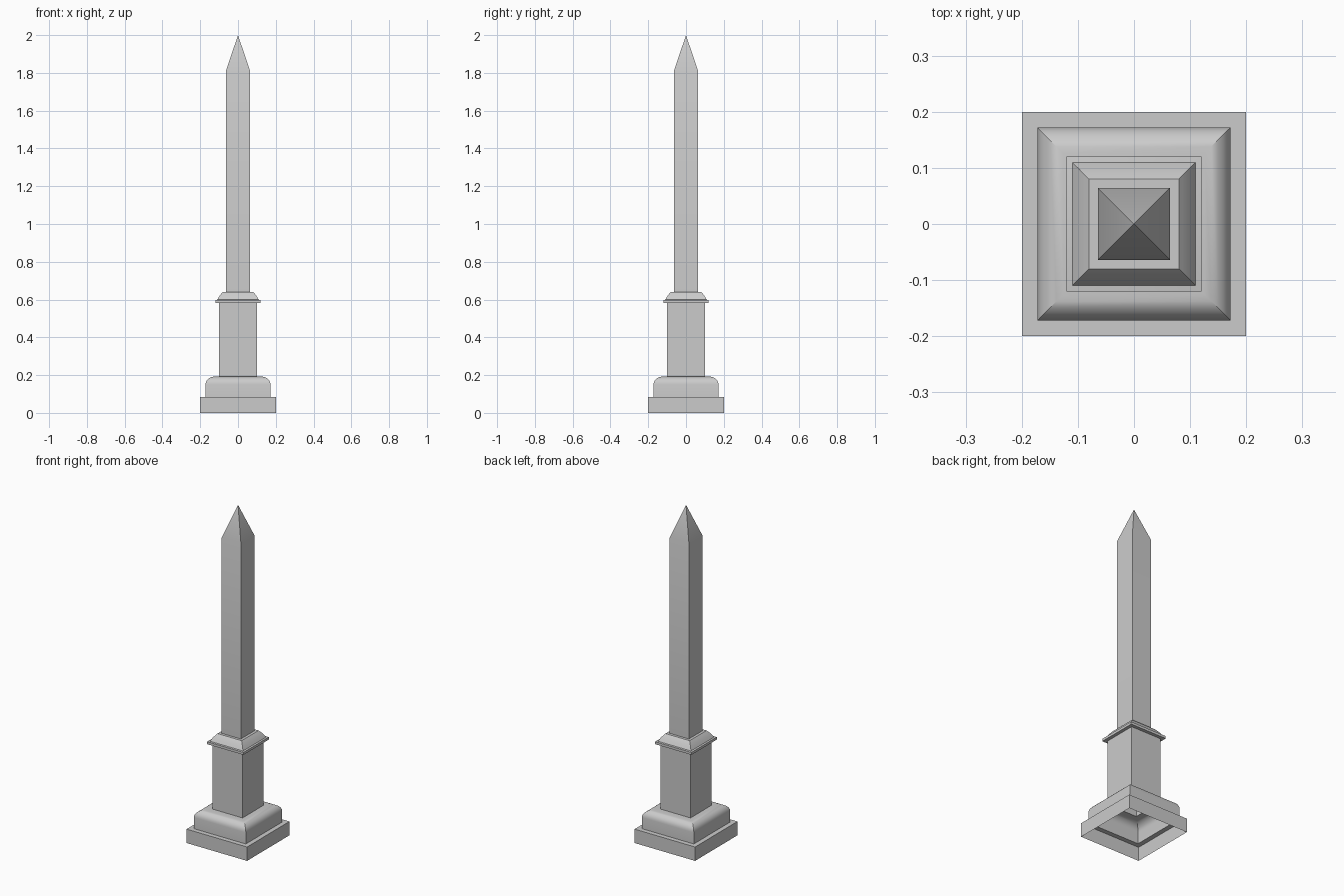
import bpy, bmesh, math

if "Cube" in bpy.data.objects:
    bpy.data.objects.remove(bpy.data.objects["Cube"])


def square_sweep(name, profile, apex=None):
    """Open shell with square cross-section; profile is (half width, height)."""
    bm = bmesh.new()
    rings = []
    for h, z in profile:
        rings.append([bm.verts.new((sx * h, sy * h, z))
                      for sx, sy in ((-1, -1), (1, -1), (1, 1), (-1, 1))])
    for a, b in zip(rings, rings[1:]):
        for i in range(4):
            j = (i + 1) % 4
            bm.faces.new((a[i], a[j], b[j], b[i]))
    if apex is not None:
        tip = bm.verts.new((0, 0, apex))
        for i in range(4):
            bm.faces.new((rings[-1][i], rings[-1][(i + 1) % 4], tip))
    mesh = bpy.data.meshes.new(name)
    bm.to_mesh(mesh)
    bm.free()
    ob = bpy.data.objects.new(name, mesh)
    bpy.context.collection.objects.link(ob)
    bpy.context.view_layer.objects.active = ob
    bpy.ops.object.select_all(action='DESELECT')
    ob.select_set(True)
    bpy.ops.object.shade_smooth_by_angle(angle=math.radians(25))
    return ob


def quarter_round(h0, z0, h1, z1, n=6):
    """Convex moulding going from vertical at the outside to flat on top."""
    return [(h1 + (h0 - h1) * math.cos(t), z0 + (z1 - z0) * math.sin(t))
            for t in (math.pi / 2 * i / n for i in range(n + 1))]


# Stepped base with rounded upper moulding
square_sweep("stepped_base",
             [(0.2, 0), (0.2, 0.083), (0.172, 0.083)]
             + quarter_round(0.172, 0.15, 0.126, 0.192)
             + [(0.1, 0.192)])

# Pedestal block
square_sweep("pedestal", [(0.1, 0.192), (0.1, 0.582)])

# Pedestal cap with sloped moulding
square_sweep("pedestal_cap",
             [(0.1, 0.582), (0.12, 0.582), (0.12, 0.597), (0.11, 0.599),
              (0.103, 0.611), (0.095, 0.623), (0.087, 0.633),
              (0.08, 0.641), (0.064, 0.641)])

# Tall shaft with pyramid point
square_sweep("shaft", [(0.064, 0.641), (0.064, 1.81)], apex=2.0)
